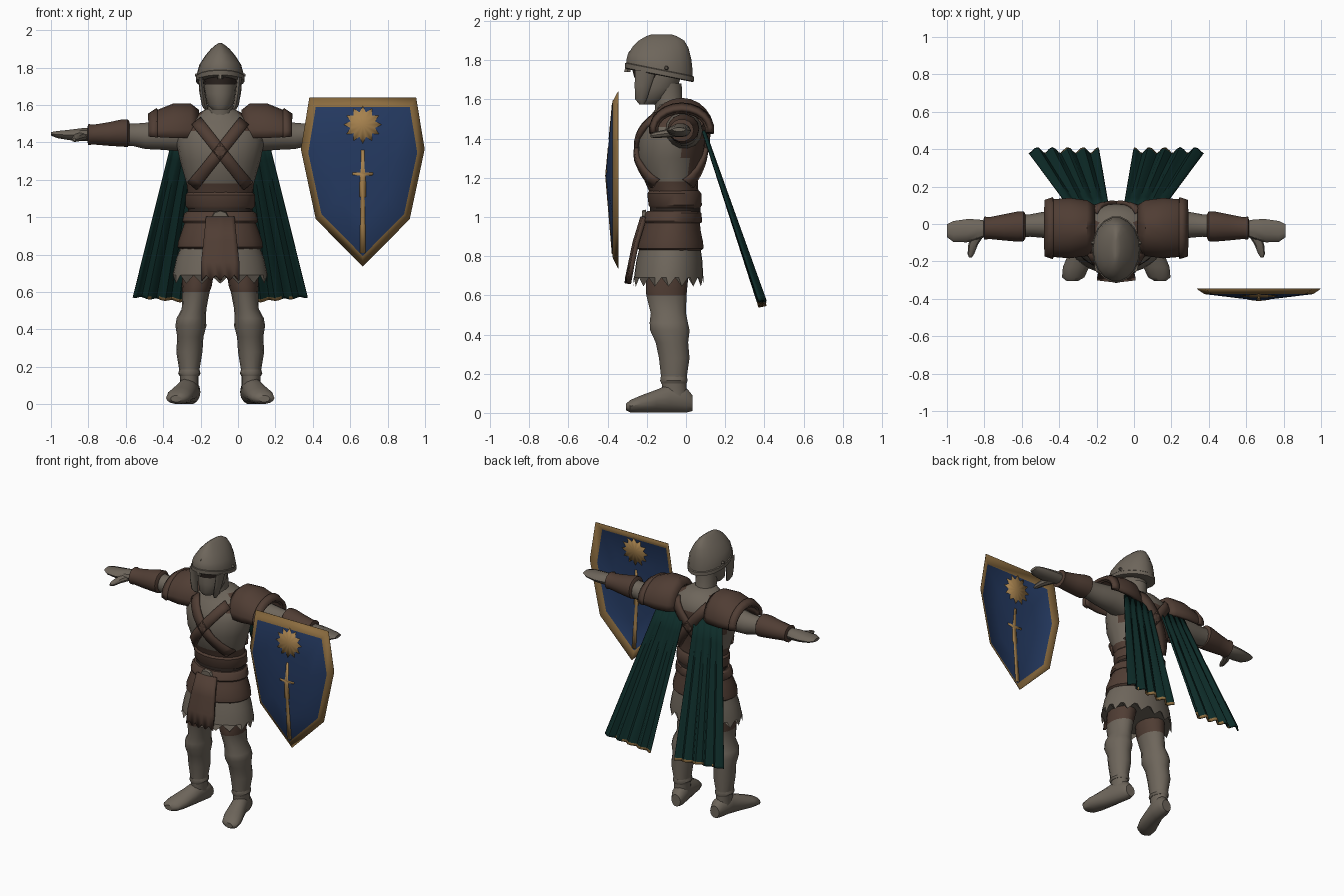
import bpy, bmesh, math
from mathutils import Vector

cube = bpy.data.objects.get("Cube")
if cube:
    bpy.data.objects.remove(cube, do_unlink=True)

BODY_X = -0.095  # the figure stands beside the floating shield


def material(name, *rgb):
    m = bpy.data.materials.new(name)
    m.use_nodes = True
    m.diffuse_color = (*rgb, 1)
    m.node_tree.nodes["Principled BSDF"].inputs["Base Color"].default_value = (*rgb, 1)
    return m


STEEL = material("dull steel", .155, .132, .105)
LEATHER = material("brown leather", .08, .047, .034)
DARK = material("dark leather", .03, .021, .017)
CLOTH = material("dark green cloth", .004, .024, .021)
BLUE = material("shield blue", .018, .042, .12)
GOLD = material("emblem gold", .38, .22, .075)
RIM = material("shield rim bronze", .26, .15, .05)


def build(name, bm, mats, thick=0, offset_x=BODY_X, rule=None):
    """Turn a bmesh into a finished object, optionally thickened and coloured by rule."""
    bmesh.ops.recalc_face_normals(bm, faces=bm.faces)
    if rule:
        for f in bm.faces:
            f.material_index = rule(f.calc_center_median())
    me = bpy.data.meshes.new(name)
    bm.to_mesh(me)
    bm.free()
    for m in mats:
        me.materials.append(m)
    me.shade_smooth()
    me.set_sharp_from_angle(angle=math.radians(38))
    ob = bpy.data.objects.new(name, me)
    ob.location.x = offset_x
    bpy.context.scene.collection.objects.link(ob)
    if thick:
        mod = ob.modifiers.new("thickness", "SOLIDIFY")
        mod.thickness, mod.offset = thick, 0
    return ob


def skin(bm, rows, closed=False):
    """Join rows of points with quads."""
    vs = [[bm.verts.new(p) for p in row] for row in rows]
    for a, b in zip(vs, vs[1:]):
        n = len(a)
        for i in range(n if closed else n - 1):
            j = (i + 1) % n
            bm.faces.new((a[i], a[j], b[j], b[i]))
    return vs


def loft(name, rings, mats, axis="Z", side=1, n=14, zig=0, rule=None):
    """Elliptical rings (position, centre a, centre b, radius a, radius b, tilt)."""
    rows = []
    for k, (t, ca, cb, ra, rb, *tilt) in enumerate(rings):
        row = []
        for i in range(n):
            w = math.tau * i / n
            a, b, c = ca + ra * math.cos(w), cb + rb * math.sin(w), t
            if tilt:
                c -= tilt[0] * (b - cb)
            if k == len(rings) - 1:
                c += zig * (i % 2)
            p = {"X": (c, a, b), "Y": (a, c, b), "Z": (a, b, c)}[axis]
            row.append((p[0] * side, p[1], p[2]))
        rows.append(row)
    bm = bmesh.new()
    vs = skin(bm, rows, True)
    bm.faces.new(vs[0])
    bm.faces.new(vs[-1])
    return build(name, bm, mats, rule=rule)


def sheet(name, rows, mats, thick, rule=None):
    bm = bmesh.new()
    skin(bm, rows)
    return build(name, bm, mats, thick, rule=rule)


# Torso: steel breast, leather waist and back
TORSO = [(1.03, 0, -.05, .17, .115), (1.1, 0, -.055, .17, .12), (1.18, 0, -.075, .18, .135),
         (1.3, 0, -.08, .215, .17), (1.4, 0, -.07, .235, .175), (1.46, 0, -.057, .225, .165),
         (1.51, 0, -.045, .19, .14), (1.56, 0, -.05, .11, .1), (1.58, 0, -.08, .07, .07)]


def torso_rule(c):
    back = c.y > 0 and 1.22 < c.z < 1.48
    shoulder = c.z > 1.44 and abs(c.x) > .13
    return 1 if c.z < 1.18 or back or shoulder else 0


loft("torso", TORSO, [STEEL, LEATHER], n=20, rule=torso_rule)


def torso_y(x, z, way):
    """Depth of the torso surface, front (-1) or back (1)."""
    for a, b in zip(TORSO, TORSO[1:]):
        if a[0] <= z <= b[0]:
            f = (z - a[0]) / (b[0] - a[0])
            cy, rx, ry = (a[i] + f * (b[i] - a[i]) for i in (2, 3, 4))
            return cy + way * (ry * math.sqrt(max(0, 1 - (x / rx) ** 2)) + .008)
    return -.05


# Crossed straps on chest and back
for way, where in ((-1, "chest"), (1, "back")):
    for side in (-1, 1):
        rows = []
        for i in range(13):
            t = i / 12
            x, z = -.125 + .27 * t, 1.51 - .34 * t
            edge = ((x - .024, z - .02), (x, z), (x + .024, z + .02))
            rows.append([(side * u, torso_y(u, v, way), v) for u, v in edge])
        sheet(where + "_strap", rows, [LEATHER], .022)

# Waist: sash, belt, flared leather skirt and ragged mail hem
loft("sash", [(1.045, 0, -.055, .172, .128), (1.06, 0, -.055, .186, .138),
              (1.12, 0, -.06, .186, .14), (1.135, 0, -.06, .172, .128)], [LEATHER], n=18)
loft("belt_gap", [(1.02, 0, -.055, .172, .13), (1.05, 0, -.055, .172, .13)], [DARK], n=18)
loft("belt", [(.97, 0, -.07, .196, .15), (.98, 0, -.07, .202, .155),
              (1.02, 0, -.065, .193, .145), (1.03, 0, -.065, .18, .135)], [LEATHER], n=18)
loft("leather_skirt", [(1.0, 0, -.065, .18, .135), (.93, 0, -.075, .205, .152), (.87, 0, -.08, .225, .17),
                       (.84, 0, -.08, .228, .172), (.83, 0, -.08, .215, .16)], [LEATHER], n=18)
loft("mail_hem", [(.87, 0, -.08, .2, .15), (.78, 0, -.085, .235, .168),
                  (.7, 0, -.088, .252, .176), (.645, 0, -.09, .256, .18)], [STEEL], n=32, zig=.045)
loft("buckle", [(-.205, 0, 1.005, .045, .032), (-.225, 0, 1.005, .04, .028)], [STEEL], axis="Y", n=8)

# Front tabard with ragged end
rows = []
for k, (z, y, w) in enumerate(((1.0, -.222, .075), (.87, -.262, .088), (.76, -.285, .1), (.66, -.303, .1))):
    rows.append([(w * (i / 4 - 1), y + .012 * abs(i / 4 - 1), z + (.03 * (i % 2) if k == 3 else 0))
                 for i in range(9)])
sheet("tabard", rows, [LEATHER], .022)

# Head, neck and helmet
loft("neck", [(1.5, 0, -.07, .08, .085), (1.58, 0, -.09, .068, .072), (1.68, 0, -.1, .07, .08)], [STEEL])
loft("head", [(1.575, 0, -.195, .04, .045), (1.6, 0, -.175, .068, .08), (1.66, 0, -.15, .085, .108),
              (1.72, 0, -.14, .09, .12), (1.8, 0, -.13, .09, .12)], [STEEL])
loft("helmet", [(1.735, 0, -.135, .126, .172, .2), (1.77, 0, -.135, .124, .172, .18),
                (1.815, 0, -.135, .112, .165, .08), (1.865, 0, -.13, .08, .145, .02),
                (1.9, 0, -.125, .05, .118, 0), (1.922, 0, -.125, .024, .08, 0), (1.932, 0, -.125, .006, .05, 0)],
     [STEEL], n=18)
loft("helmet_brim", [(1.722, 0, -.135, .122, .168, .2), (1.726, 0, -.135, .13, .178, .2),
                     (1.75, 0, -.135, .13, .178, .2), (1.756, 0, -.135, .122, .168, .2)], [STEEL], n=18)
loft("nose_ridge", [(1.74, 0, -.3, .014, .018), (1.84, 0, -.278, .012, .018),
                    (1.9, 0, -.228, .01, .014)], [STEEL], n=6)
loft("eye_shadow", [(1.71, 0, -.16, .086, .106), (1.755, 0, -.16, .095, .118)], [DARK])
for side in (-1, 1):
    loft("cheek_guard", [(1.575, .075, -.225, .01, .012), (1.6, .084, -.23, .015, .03),
                         (1.67, .096, -.22, .016, .042), (1.75, .104, -.205, .014, .055)],
         [STEEL], side=side, n=8)
    loft("helmet_rivet", [(.12, -.1, 1.76, .012, .012), (.136, -.1, 1.76, .007, .007)],
         [STEEL], axis="X", side=side, n=6)

# Limbs, mirrored left and right
for side, word in ((-1, "right_"), (1, "left_")):
    # Shoulder armour: arches over the upper arm
    for part, spans in (("pauldron", ((.12, .115, .12), (.16, .14, .152), (.25, .152, .152),
                                      (.335, .145, .118), (.372, .13, .09))),
                        ("pauldron_rim", ((.335, .157, .13), (.38, .142, .1)))):
        rows = []
        for u, ry, rz in spans:
            ang = [math.radians(-8 + 196 * i / 12) for i in range(13)]
            rows.append([(side * u, -.022 + ry * math.cos(a), 1.445 + rz * math.sin(a)) for a in ang])
        sheet(word + part, rows, [LEATHER], .022)
    loft(word + "upper_arm", [(.16, -.015, 1.44, .1, .095), (.3, -.01, 1.44, .08, .082),
                              (.4, -.005, 1.435, .068, .072), (.46, -.008, 1.44, .06, .062),
                              (.52, -.01, 1.445, .062, .062)], [STEEL], axis="X", side=side)
    loft(word + "bracer", [(.485, -.012, 1.45, .064, .062), (.495, -.012, 1.45, .08, .076),
                           (.53, -.014, 1.45, .08, .074), (.6, -.018, 1.445, .07, .064),
                           (.68, -.022, 1.442, .058, .054), (.705, -.022, 1.442, .062, .058),
                           (.71, -.022, 1.442, .045, .042)], [LEATHER], axis="X", side=side)
    loft(word + "hand", [(.69, -.024, 1.442, .04, .036), (.74, -.03, 1.442, .055, .036),
                         (.8, -.036, 1.44, .062, .03), (.87, -.04, 1.442, .056, .02),
                         (.905, -.036, 1.446, .034, .01)], [STEEL], axis="X", side=side, n=10)
    loft(word + "thumb", [(-.05, .735, 1.435, .035, .026), (-.11, .765, 1.425, .026, .02),
                          (-.16, .777, 1.418, .018, .016), (-.18, .78, 1.415, .007, .008)],
         [STEEL], axis="Y", side=side, n=8)

    # Leg with knee guard and boot
    loft(word + "leg", [(.88, .105, -.085, .09, .1), (.7, .118, -.095, .084, .11), (.63, .126, -.1, .08, .108),
                        (.6, .13, -.1, .073, .105), (.51, .14, -.09, .066, .092), (.46, .155, -.088, .078, .1),
                        (.42, .157, -.082, .083, .103), (.36, .16, -.072, .07, .085), (.28, .165, -.06, .07, .08),
                        (.16, .165, -.062, .05, .064), (.06, .165, -.055, .05, .066)],
         [STEEL, LEATHER], side=side, rule=lambda c: int(c.z > .61))
    loft(word + "greave_cuff", [(.15, .165, -.062, .052, .066), (.165, .165, -.062, .06, .072),
                                (.185, .165, -.062, .054, .068)], [STEEL], side=side)
    loft(word + "boot", [(.032, .152, .05, .035, .042), (0, .156, .066, .05, .066), (-.08, .17, .075, .055, .075),
                         (-.15, .19, .06, .062, .06), (-.23, .215, .045, .07, .045),
                         (-.285, .23, .034, .06, .032), (-.305, .235, .03, .03, .018)],
         [STEEL], axis="Y", side=side)

    # Pleated cape panel with a gold hem
    rows = []
    for t in (0, .15, .35, .55, .75, .982, 1):
        inner, outer = .04 + .055 * t, .25 + .215 * t
        row = []
        for i in range(25):
            s = i / 24
            fold = (.004 + .012 * t) * math.cos(math.tau * 4.5 * s)
            row.append((side * (inner + (outer - inner) * s), .09 + .3 * t + fold,
                        1.44 - (.9 - .035 * s) * t + .3 * fold))
        rows.append(row)
    sheet(word + "cape", rows, [CLOTH, RIM], .012, rule=lambda c: int(c.z < .572 and c.y > .37))

# Shield: domed plate, all points relative to its centre
SHIELD_X, SHIELD_Z = .667, 1.21
OUTLINE = [(-.285, .43), (.285, .43), (.33, .154), (.25, -.22), (0, -.472), (-.25, -.22), (-.33, .154)]


def shield_y(x, z):
    """Depth from the share of the way to the outline."""
    s = 0
    for (ax, az), (bx, bz) in zip(OUTLINE, OUTLINE[1:] + OUTLINE[:1]):
        nx, nz = bz - az, ax - bx
        s = max(s, (nx * x + nz * z) / (nx * ax + nz * az))
    return -.408 + .04 * s if s < .88 else -.373 + (s - .88) * .23


def on_shield(x, z):
    return Vector((x, shield_y(x, z), z + SHIELD_Z))


bm = bmesh.new()
vs = skin(bm, [[on_shield(x * s, z * s) for x, z in OUTLINE] for s in (1, .88, .5)], True)
tip = bm.verts.new(on_shield(0, 0))
for i, v in enumerate(vs[-1]):
    bm.faces.new((v, vs[-1][i - 1], tip))
for f in bm.faces:
    f.material_index = int(any(v in vs[0] for v in f.verts))
build("shield", bm, [BLUE, RIM], .004, SHIELD_X)

# Painted sunburst, showing on both faces of the shield
bm = bmesh.new()
hub = bm.verts.new(on_shield(0, .285))
burst = []
for i in range(24):
    a, r = math.tau * i / 24, (.1, .068)[i % 2]
    burst.append(bm.verts.new(on_shield(r * math.sin(a), .285 + r * math.cos(a))))
for i, v in enumerate(burst):
    bm.faces.new((hub, burst[i - 1], v))
build("sunburst", bm, [GOLD], .009, SHIELD_X)

# Painted sword, built as half-width strips either side of the ridge
SWORD = [(.15, .008), (.03, .011), (.028, .055), (.015, .055), (.013, .013), (0, .015), (-.1, .018),
         (-.102, .01), (-.25, .013), (-.4, .015)]
bm = bmesh.new()
skin(bm, [[on_shield(-w, z), on_shield(0, z), on_shield(w, z)] for z, w in SWORD])
build("sword_emblem", bm, [GOLD], .009, SHIELD_X)
